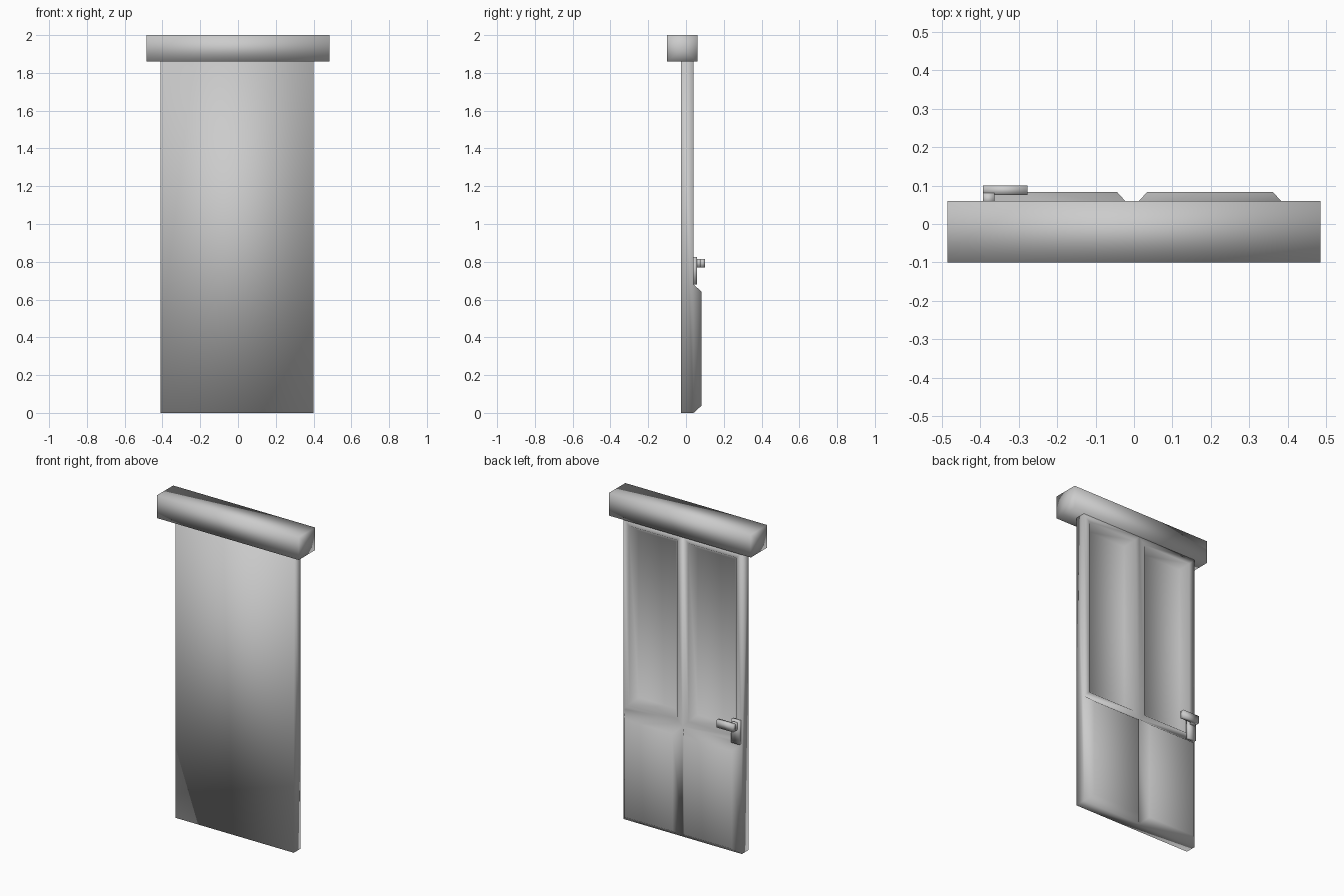
import bpy, bmesh, math
from mathutils import Matrix, Vector

cube = bpy.data.objects.get("Cube")
if cube:
    bpy.data.objects.remove(cube, do_unlink=True)

grey = bpy.data.materials.new("plain_grey")
grey.use_nodes = True
colour = (0.6, 0.6, 0.6, 1)
grey.diffuse_color = colour
grey.node_tree.nodes["Principled BSDF"].inputs["Base Color"].default_value = colour


def finish(name, bm):
    bmesh.ops.recalc_face_normals(bm, faces=bm.faces)
    mesh = bpy.data.meshes.new(name)
    bm.to_mesh(mesh)
    bm.free()
    mesh.materials.append(grey)
    for p in mesh.polygons:
        p.use_smooth = True
    obj = bpy.data.objects.new(name, mesh)
    bpy.context.collection.objects.link(obj)
    return obj


def box(name, low, high):
    low, high = Vector(low), Vector(high)
    bm = bmesh.new()
    bmesh.ops.create_cube(bm, size=1, matrix=Matrix.LocRotScale(
        (low + high) / 2, None, high - low))
    return finish(name, bm)


# Door leaf: plain front, back split into four panels
xs, zs = (-0.41, -0.005, 0.40), (0, 0.68, 1.86)
front_y, back_y = -0.027, 0.04
bm = bmesh.new()
back = [[bm.verts.new((x, back_y, z)) for x in xs] for z in zs]
front = [[bm.verts.new((x, front_y, z)) for x in xs[::2]] for z in zs[::2]]
bm.faces.new((front[0][0], front[0][1], front[1][1], front[1][0]))
for i in (0, 1):
    # bottom and top edges, then the two upright edges
    bm.faces.new([front[i][0], front[i][1]] + back[i * 2][::-1])
    bm.faces.new([front[0][i], front[1][i]] + [row[i * 2] for row in back][::-1])
cells = [[bm.faces.new((back[r][c], back[r][c + 1], back[r + 1][c + 1], back[r + 1][c]))
          for c in (0, 1)] for r in (0, 1)]
bmesh.ops.recalc_face_normals(bm, faces=bm.faces)

# Lower panels stand out, upper panels sink inside a flat frame
lower, upper = cells
bmesh.ops.inset_individual(bm, faces=lower, thickness=0.055, depth=0.043)
bmesh.ops.inset_individual(bm, faces=upper, thickness=0.055, depth=0)
bmesh.ops.inset_individual(bm, faces=upper, thickness=0.05, depth=-0.042)
finish("door_leaf", bm)

# Lintel: four-sided bar with fanned ends
bm = bmesh.new()
side = math.sqrt(0.5)
bmesh.ops.create_cone(bm, cap_ends=True, cap_tris=True, segments=4,
                      radius1=side, radius2=side, depth=1,
                      matrix=Matrix.Rotation(math.pi / 4, 4, "Z"))
corner = max(v.co.x for v in bm.verts)
if corner > 0.6:
    bmesh.ops.rotate(bm, verts=bm.verts, matrix=Matrix.Rotation(math.pi / 4, 3, "Z"))
bmesh.ops.rotate(bm, verts=bm.verts, matrix=Matrix.Rotation(math.pi / 2, 3, "Y"))
bmesh.ops.scale(bm, verts=bm.verts, vec=(0.97, 0.16, 0.14))
bmesh.ops.translate(bm, verts=bm.verts, vec=(0, -0.02, 1.93))
finish("lintel", bm)

# Handle: backplate, neck and lever
box("handle_plate", (-0.405, 0.035, 0.68), (-0.35, 0.058, 0.825))
box("handle_neck", (-0.393, 0.05, 0.77), (-0.363, 0.08, 0.815))
box("handle_lever", (-0.393, 0.075, 0.77), (-0.277, 0.10, 0.815))
